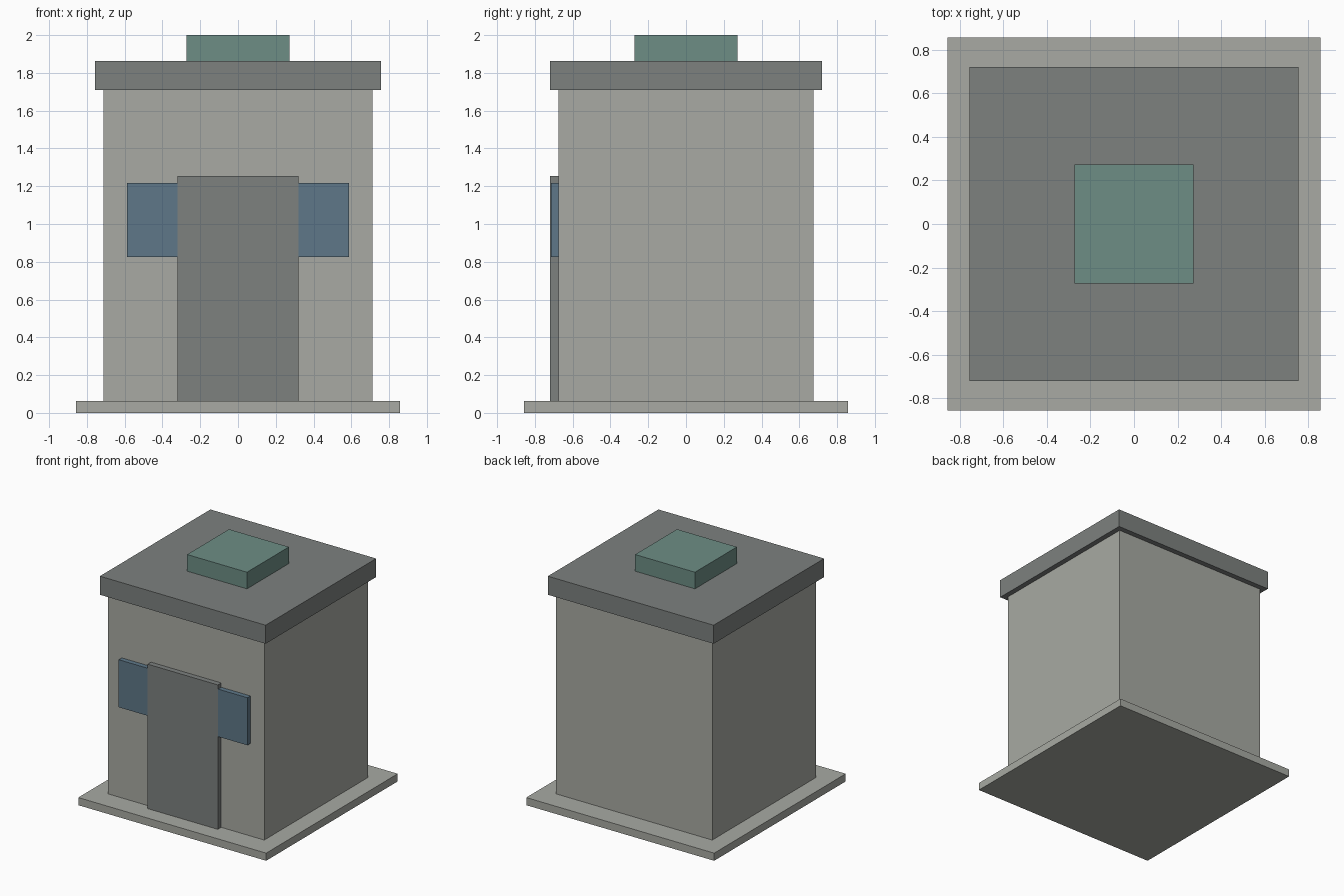
import bpy

cube = bpy.data.objects.get("Cube")
if cube:
    bpy.data.objects.remove(cube, do_unlink=True)


def make_material(name, rgb):
    """Flat material from 0-255 display values, stored as linear."""
    linear = [((c / 255 + 0.055) / 1.055) ** 2.4 for c in rgb]
    mat = bpy.data.materials.new(name)
    mat.use_nodes = True
    mat.diffuse_color = (*linear, 1)
    bsdf = mat.node_tree.nodes["Principled BSDF"]
    bsdf.inputs["Base Color"].default_value = (*linear, 1)
    bsdf.inputs["Roughness"].default_value = 0.9
    return mat


def box(name, mat, x, y, z):
    """Axis-aligned box given its (min, max) range on each axis."""
    bpy.ops.mesh.primitive_cube_add(size=1)
    obj = bpy.context.object
    obj.name = name
    spans = (x, y, z)
    for v in obj.data.vertices:
        v.co = [lo if c < 0 else hi for c, (lo, hi) in zip(v.co, spans)]
    obj.data.materials.append(mat)
    return obj


stone = make_material("pale stone", (168, 170, 163))
slate = make_material("dark grey", (125, 129, 127))
glass = make_material("window blue", (94, 119, 136))
copper = make_material("roof green", (109, 141, 133))

# Base slab and main block
box("base_slab", stone, (-0.857, 0.857), (-0.857, 0.857), (0, 0.063))
box("walls", stone, (-0.713, 0.713), (-0.676, 0.676), (0.063, 1.71))

# Overhanging roof and rooftop unit
box("roof_slab", slate, (-0.756, 0.756), (-0.72, 0.72), (1.71, 1.863))
box("roof_unit", copper, (-0.273, 0.273), (-0.273, 0.273), (1.863, 2))

# Door panel with a window partly tucked behind each side
box("door", slate, (-0.32, 0.32), (-0.72, -0.676), (0.063, 1.254))
for name, x in (("right_window", (-0.587, -0.195)), ("left_window", (0.195, 0.587))):
    box(name, glass, x, (-0.716, -0.676), (0.826, 1.218))
